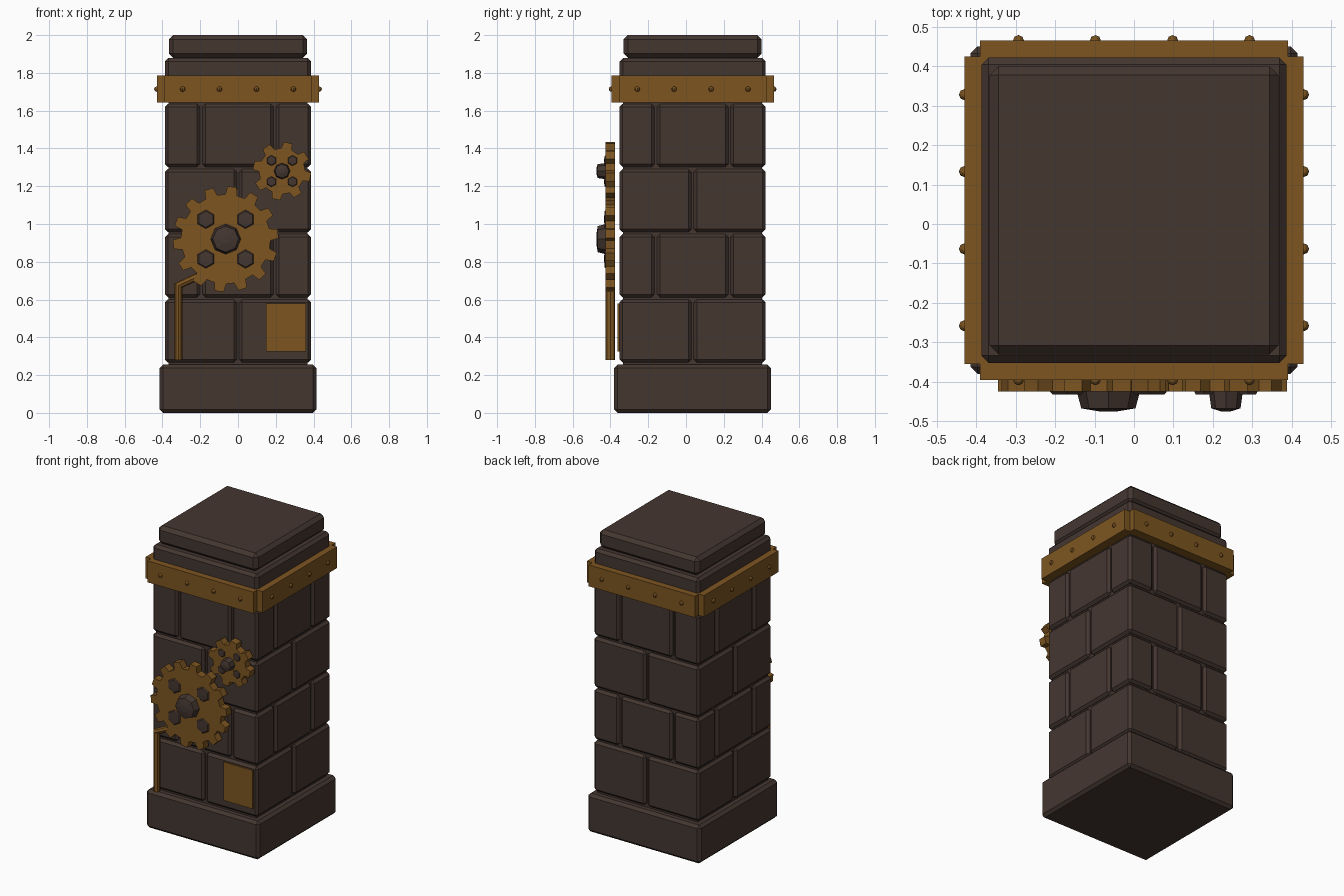
import bpy, bmesh, math
from mathutils import Matrix, Vector

if "Cube" in bpy.data.objects:
    bpy.data.objects.remove(bpy.data.objects["Cube"])

CY = 0.035          # pillar axis in y
R = 0.387           # half width of the brick courses


def material(name, col):
    m = bpy.data.materials.new(name)
    m.diffuse_color = (*col, 1)
    m.use_nodes = True
    m.node_tree.nodes["Principled BSDF"].inputs["Base Color"].default_value = m.diffuse_color
    return m


STONE = material("dark stone", (0.058, 0.037, 0.030))
BRASS = material("aged brass", (0.205, 0.091, 0.015))


def finish(name, bm, mat):
    bmesh.ops.recalc_face_normals(bm, faces=bm.faces)
    me = bpy.data.meshes.new(name)
    bm.to_mesh(me)
    bm.free()
    me.materials.append(mat)
    ob = bpy.data.objects.new(name, me)
    bpy.context.collection.objects.link(ob)
    return ob


def box(name, x0, x1, y0, y1, z0, z1, mat, bevel=0):
    bm = bmesh.new()
    size = Vector((x1 - x0, y1 - y0, z1 - z0))
    mid = Vector((x0 + x1, y0 + y1, z0 + z1)) / 2
    bmesh.ops.create_cube(bm, size=1, matrix=Matrix.Translation(mid) @ Matrix.Diagonal((*size, 1)))
    if bevel:
        bmesh.ops.bevel(bm, geom=bm.edges[:], offset=bevel, segments=1, affect='EDGES')
    return finish(name, bm, mat)


def slab(name, half, z0, z1, bevel):
    return box(name, -half, half, CY - half, CY + half, z0, z1, STONE, bevel)


def loft(name, rings, mat):
    """Join rings of equal length and cap both ends."""
    bm = bmesh.new()
    loops = [[bm.verts.new(p) for p in ring] for ring in rings]
    n = len(loops[0])
    for a, b in zip(loops, loops[1:]):
        for i in range(n):
            j = (i + 1) % n
            bm.faces.new((a[i], a[j], b[j], b[i]))
    bm.faces.new(loops[0])
    bm.faces.new(loops[-1])
    return finish(name, bm, mat)


def stud(name, x, z, r, tip, sides, turn):
    """Faceted dome facing the front."""
    back = -0.40
    prof = [(r, back), (r, -0.425), (r * 0.86, -0.425 + (tip + 0.425) * 0.85), (r * 0.3, tip)]
    rings = [[(x + q * math.cos(turn + math.tau * i / sides), y,
               z + q * math.sin(turn + math.tau * i / sides)) for i in range(sides)]
             for q, y in prof]
    return loft(name, rings, STONE)


def gear(name, x, z, r, root, teeth, phase, hub, off, dot):
    # toothed disc
    step = math.tau / teeth
    outline = []
    for i in range(teeth):
        a = math.pi / 2 - phase + i * step
        for f, q in ((-0.30, root), (-0.19, r), (0.19, r), (0.30, root)):
            outline.append((x + q * math.cos(a + f * step), z + q * math.sin(a + f * step)))
    loft(name, [[(p, y, q) for p, q in outline] for y in (-0.425, -0.375)], BRASS)
    # centre hub and four studs
    stud(name + "_hub", x, z, hub, -0.475, 8, 0)
    for sx in (-1, 1):
        for sz in (-1, 1):
            stud(name + "_stud", x + sx * off, z + sz * off, dot, -0.433, 6, math.pi / 6)


# base, mortar core and cap slabs
slab("base", 0.415, 0, 0.255, 0.018)
slab("core", 0.368, 0.2, 1.85, 0)
slab("lower_cap", R, 1.70, 1.878, 0.018)
slab("upper_cap", 0.366, 1.88, 2.0, 0.023)
slab("cap_joint", 0.34, 1.85, 1.90, 0)

# brick courses, alternating two and three bricks per side
G = 0.006
for row in range(4):
    z0 = 0.267 + row * 0.345
    cuts = [-R, 0, R] if row % 2 == 0 else [-R, -0.195, 0.195, R]
    n = len(cuts) - 1
    spans = [(cuts[i] + (G if i else 0), cuts[i + 1] - (G if i < n - 1 else 0)) for i in range(n)]
    for i, (a, b) in enumerate(spans):
        for j, (c, d) in enumerate(spans):
            if n == 3 and i == j == 1:
                continue
            box("brick", a, b, CY + c, CY + d, z0, z0 + 0.334, STONE, 0.016)

# brass band plates and rivets on all four sides
for k in range(4):
    turn = Matrix.Translation((0, CY, 0)) @ Matrix.Rotation(k * math.pi / 2, 4, 'Z')
    plate = box("band_plate", -0.39, 0.39, -0.43, -0.37, 1.643, 1.785, BRASS)
    plate.data.transform(turn)
    for x in (-0.293, -0.098, 0.098, 0.293):
        bm = bmesh.new()
        bmesh.ops.create_uvsphere(bm, u_segments=8, v_segments=6, radius=0.014,
                                  matrix=turn @ Matrix.Translation((x, -0.43, 1.714)))
        finish("band_rivet", bm, BRASS)

# gears on the front
gear("large_gear", -0.065, 0.92, 0.28, 0.237, 14, math.radians(7), 0.08, 0.105, 0.05)
gear("small_gear", 0.233, 1.28, 0.155, 0.122, 8, math.radians(12), 0.043, 0.056, 0.028)

# bent pipe: mitred rings along the path
path = [((-0.315, 0.28), 0.0), ((-0.315, 0.675), math.radians(32)), ((-0.20, 0.728), math.radians(65))]
rings = []
for i, ((px, pz), tilt) in enumerate(path):
    w = 0.02 / math.cos(tilt) if i == 1 else 0.02
    rings.append([(px + w * math.cos(t) * math.cos(tilt), -0.40 + 0.025 * math.sin(t),
                   pz - w * math.cos(t) * math.sin(tilt))
                  for t in (math.tau * k / 8 for k in range(8))])
loft("pipe", rings, BRASS)

# small name plate, left blank
box("wall_plate", 0.147, 0.36, -0.362, -0.345, 0.325, 0.58, BRASS)
